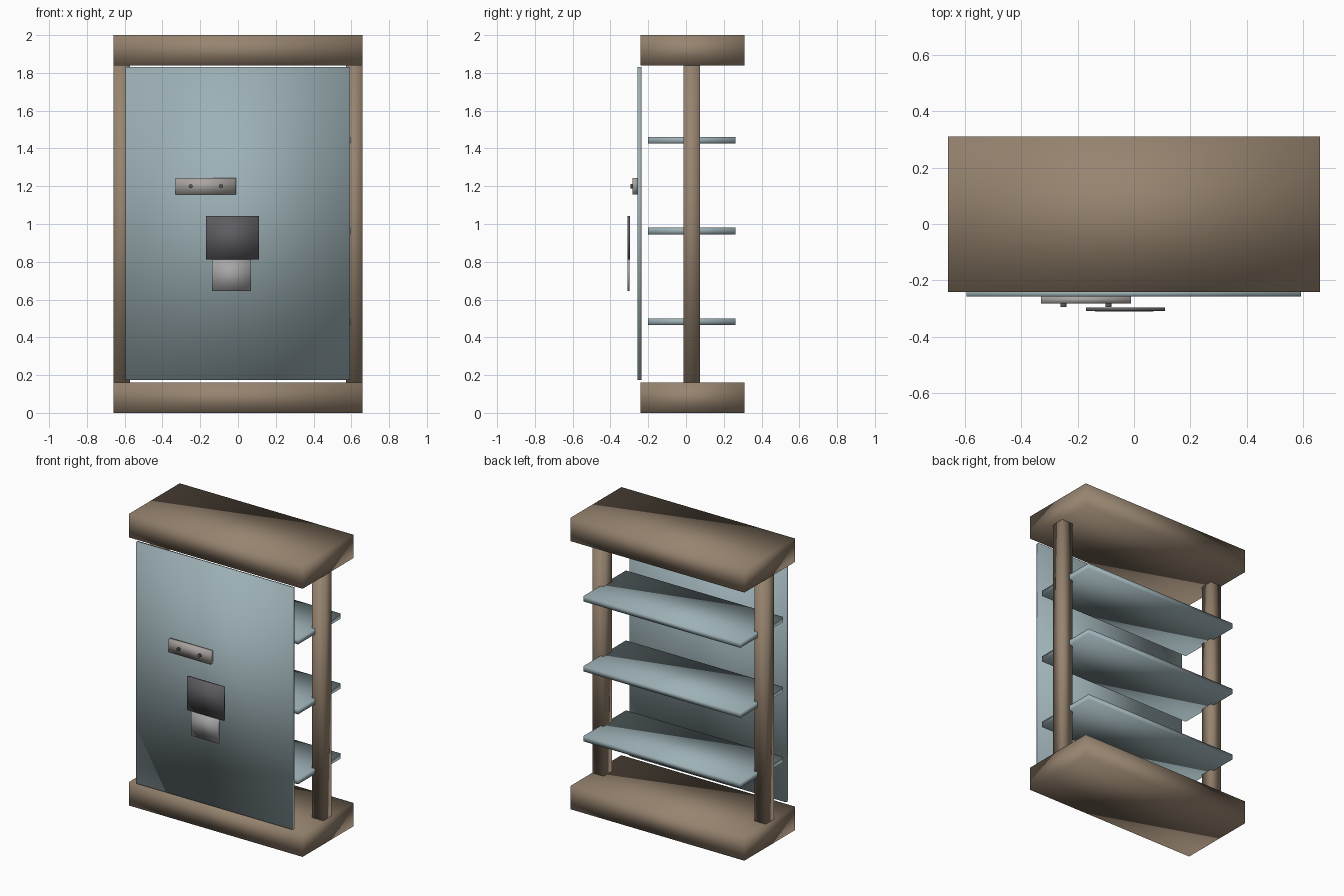
import bpy
import math

if "Cube" in bpy.data.objects:
    bpy.data.objects.remove(bpy.data.objects["Cube"])


def material(name, rgb):
    m = bpy.data.materials.new(name)
    m.diffuse_color = (*rgb, 1)
    m.use_nodes = True
    m.node_tree.nodes["Principled BSDF"].inputs["Base Color"].default_value = m.diffuse_color
    return m


wood = material("wood", (0.31, 0.23, 0.16))
glass = material("pale_blue", (0.34, 0.44, 0.47))
dark = material("dark_grey", (0.11, 0.11, 0.12))
metal = material("warm_grey", (0.40, 0.37, 0.35))
paper = material("light_grey", (0.38, 0.38, 0.38))


def box(name, x, y, z, mat):
    """Smooth-shaded box from (min, max) ranges."""
    bpy.ops.mesh.primitive_cube_add(size=1)
    o = bpy.context.object
    o.name = name
    for v in o.data.vertices:
        v.co = [sum(r) / 2 + c * (r[1] - r[0]) for r, c in zip((x, y, z), v.co)]
    o.data.materials.append(mat)
    bpy.ops.object.shade_smooth()
    return o


# Base and top slabs
for name, z in (("base_slab", 0.0), ("top_slab", 1.84)):
    box(name, (-0.66, 0.66), (-0.242, 0.31), (z, z + 0.16), wood)

# Side posts
for name, s in (("left_post", -1), ("right_post", 1)):
    xs = sorted((s * 0.573, s * 0.658))
    box(name, xs, (-0.014, 0.075), (0.15, 1.85), wood)

# Shelves behind the panel
for i in range(3):
    z = 0.465 + 0.48 * i
    box(f"shelf_{i + 1}", (-0.596, 0.596), (-0.20, 0.262), (z, z + 0.036), glass)

# Front panel
box("front_panel", (-0.595, 0.593), (-0.258, -0.235), (0.175, 1.83), glass)

# Mounting bar with two screws
box("mounting_bar", (-0.33, -0.01), (-0.282, -0.256), (1.157, 1.244), metal)
for i, x in enumerate((-0.25, -0.09)):
    bpy.ops.mesh.primitive_cylinder_add(
        vertices=12, radius=0.011, depth=0.016,
        location=(x, -0.287, 1.2), rotation=(math.pi / 2, 0, 0))
    o = bpy.context.object
    o.name = f"screw_{i + 1}"
    o.data.materials.append(dark)
    bpy.ops.object.shade_smooth_by_angle()

# Card plate with a sheet hanging under it
box("card_plate", (-0.17, 0.11), (-0.309, -0.297), (0.812, 1.043), dark)
box("hanging_sheet", (-0.138, 0.07), (-0.31, -0.30), (0.645, 0.812), paper)
